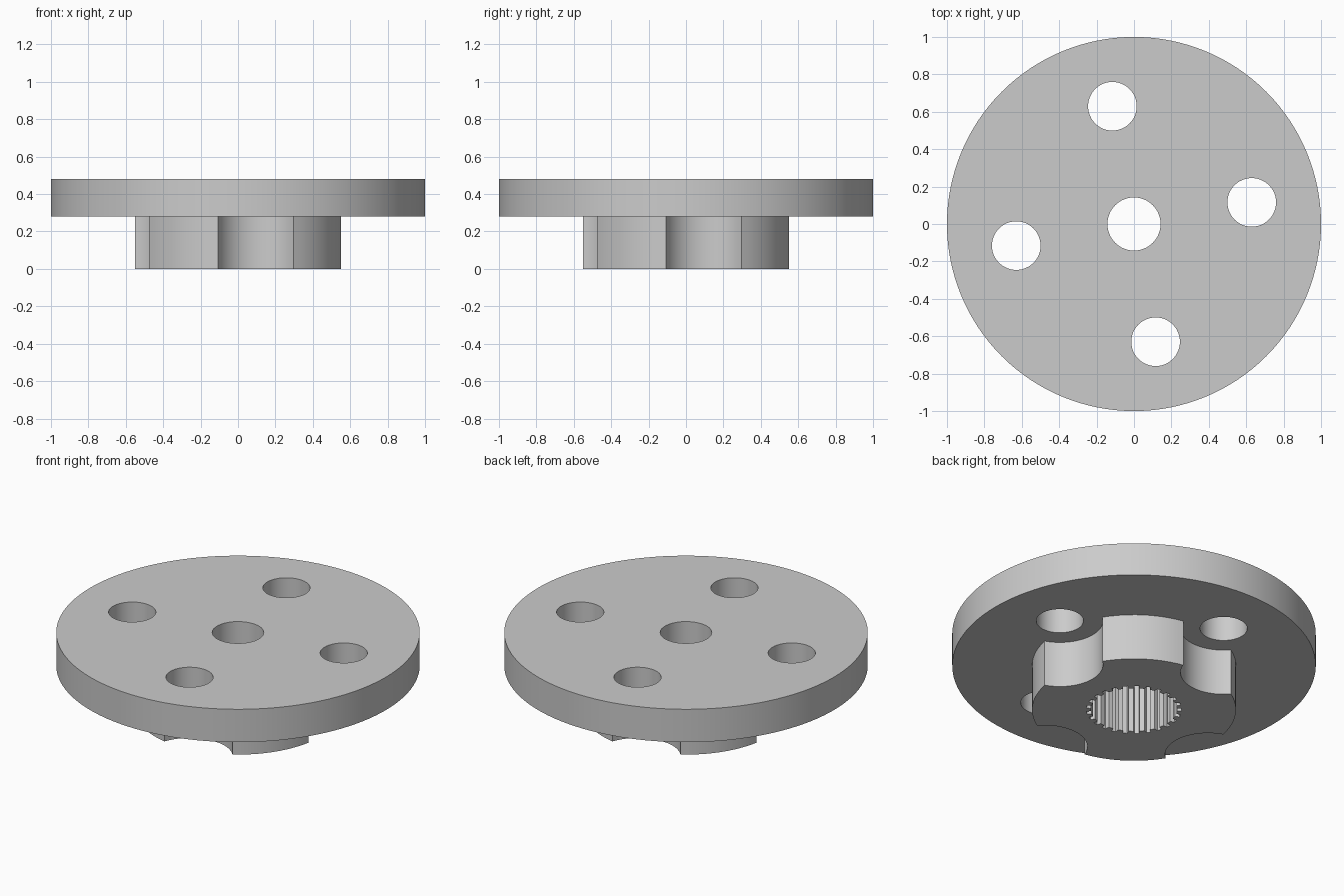
import bpy, bmesh
from math import radians, cos, sin, atan2, hypot, tau, pi

if "Cube" in bpy.data.objects:
    bpy.data.objects.remove(bpy.data.objects["Cube"], do_unlink=True)

DISC_BOTTOM, DISC_TOP = 0.28, 0.48
TILT = radians(10.4)          # turn of the screw-hole cross
HOLE_DIST, HOLE_R = 0.64, 0.13
HUB_R, NOTCH_HALF = 0.561, radians(21.5)


def polar(r, a, cx=0.0, cy=0.0):
    return (cx + r * cos(a), cy + r * sin(a))


def arc(r, a0, a1, steps, cx=0.0, cy=0.0):
    """Points along an arc, leaving out the last one."""
    return [polar(r, a0 + (a1 - a0) * i / steps, cx, cy) for i in range(steps)]


def prism(name, outline, z0, z1):
    """Closed upright solid from an anticlockwise outline."""
    bm = bmesh.new()
    base = bm.faces.new([bm.verts.new((x, y, z0)) for x, y in outline])
    side = bmesh.ops.extrude_face_region(bm, geom=[base], use_keep_orig=True)
    top = [v for v in side["geom"] if isinstance(v, bmesh.types.BMVert)]
    bmesh.ops.translate(bm, verts=top, vec=(0, 0, z1 - z0))
    bmesh.ops.recalc_face_normals(bm, faces=bm.faces)
    mesh = bpy.data.meshes.new(name)
    bm.to_mesh(mesh)
    bm.free()
    obj = bpy.data.objects.new(name, mesh)
    bpy.context.collection.objects.link(obj)
    return obj


def combine(body, tool, operation):
    """Apply a boolean and discard the tool."""
    tool.hide_render = True
    mod = body.modifiers.new(tool.name, 'BOOLEAN')
    mod.object, mod.operation, mod.solver = tool, operation, 'EXACT'
    bpy.context.view_layer.objects.active = body
    bpy.ops.object.modifier_apply(modifier=mod.name)
    bpy.data.objects.remove(tool, do_unlink=True)


# Round mounting disc
horn = prism("mounting_disc_with_hub", arc(1, 0, tau, 128), DISC_BOTTOM, DISC_TOP)

# Hub with four scallops that clear the screw holes
dx = HOLE_DIST - HUB_R * cos(NOTCH_HALF)
dy = HUB_R * sin(NOTCH_HALF)
scallop_r, swing = hypot(dx, dy), atan2(dy, dx)
hub_outline = []
for k in range(4):
    a = TILT + k * pi / 2
    cx, cy = polar(HOLE_DIST, a)
    hub_outline += arc(scallop_r, a + pi + swing, a + pi - swing, 24, cx, cy)
    hub_outline += arc(HUB_R, a + NOTCH_HALF, a + pi / 2 - NOTCH_HALF, 12)
combine(horn, prism("hub", hub_outline, 0, DISC_BOTTOM + 0.03), 'UNION')

# Toothed shaft socket, open at the bottom
TEETH = 25
step = tau / TEETH
socket = []
for k in range(TEETH):
    for r, offset in ((0.237, 0.0), (0.237, 0.46), (0.262, 0.54), (0.262, 0.92)):
        socket.append(polar(r, (k + offset) * step))
combine(horn, prism("socket_cutter", socket, -0.1, 0.33), 'DIFFERENCE')

# Centre hole and four screw holes
combine(horn, prism("centre_cutter", arc(0.142, 0, tau, 48), 0.2, 0.6), 'DIFFERENCE')
for k in range(4):
    cx, cy = polar(HOLE_DIST, TILT + k * pi / 2)
    combine(horn, prism("screw_cutter", arc(HOLE_R, 0, tau, 48, cx, cy), 0.1, 0.6),
            'DIFFERENCE')

# Plain grey finish
grey = bpy.data.materials.new("light_grey")
grey.use_nodes = True
colour = (0.6, 0.6, 0.6, 1)
grey.diffuse_color = colour
grey.node_tree.nodes["Principled BSDF"].inputs["Base Color"].default_value = colour
horn.data.materials.clear()
horn.data.materials.append(grey)

# Smooth round walls, crisp edges
bpy.ops.object.select_all(action='DESELECT')
horn.select_set(True)
bpy.context.view_layer.objects.active = horn
bpy.ops.object.shade_smooth_by_angle(angle=radians(30))
